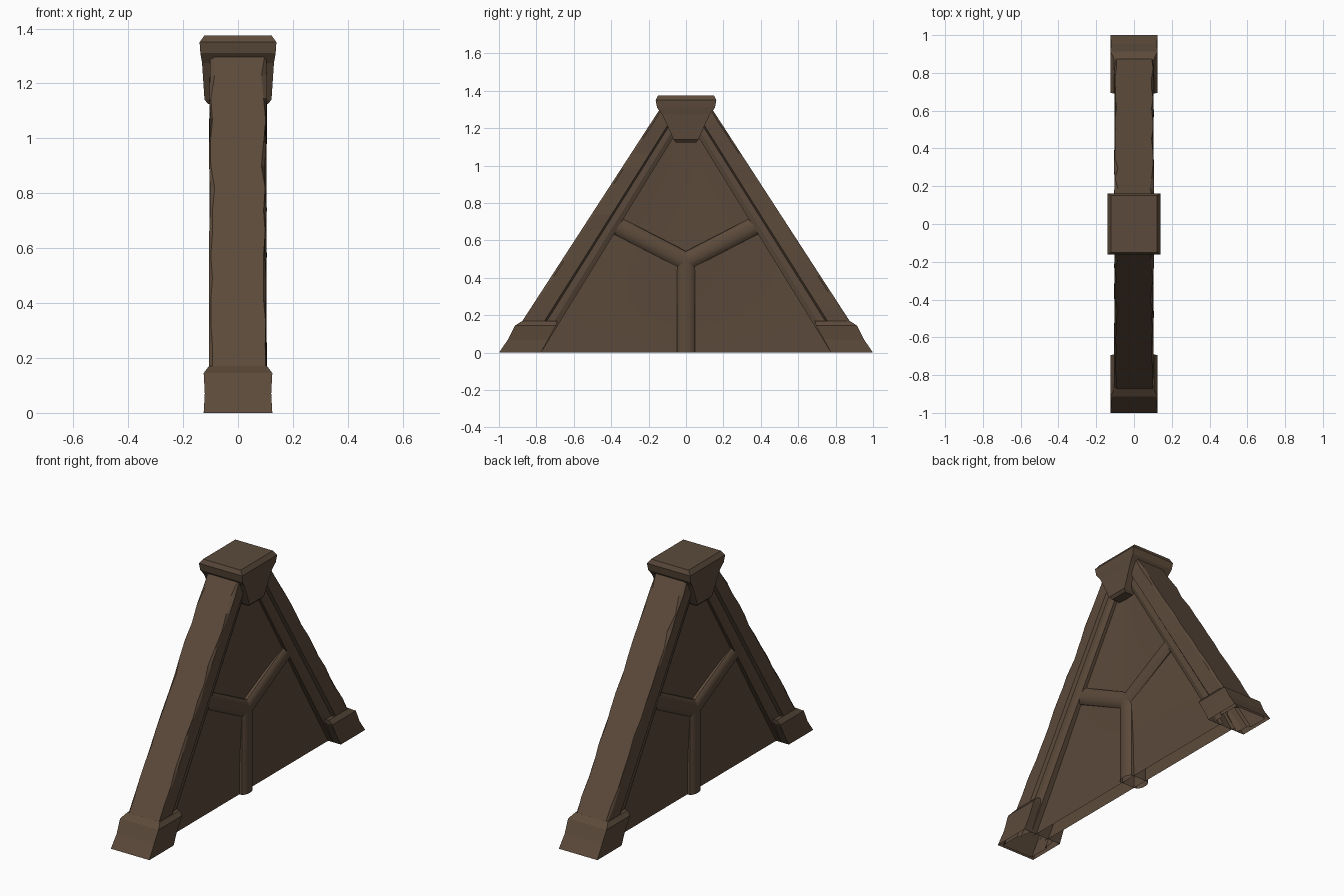
import bpy, bmesh, math, random
from mathutils import Vector

if "Cube" in bpy.data.objects:
    bpy.data.objects.remove(bpy.data.objects["Cube"])

random.seed(4)
wood = bpy.data.materials.new("dark brown wood")
wood.diffuse_color = (0.105, 0.068, 0.043, 1)
wood.use_nodes = True
wood.node_tree.nodes["Principled BSDF"].inputs["Base Color"].default_value = wood.diffuse_color


def finish(name, bm, smooth=None, recalc=True):
    if recalc:
        bmesh.ops.recalc_face_normals(bm, faces=bm.faces[:])
    me = bpy.data.meshes.new(name)
    bm.to_mesh(me)
    bm.free()
    me.materials.append(wood)
    ob = bpy.data.objects.new(name, me)
    bpy.context.collection.objects.link(ob)
    if smooth:
        bpy.ops.object.select_all(action='DESELECT')
        bpy.context.view_layer.objects.active = ob
        ob.select_set(True)
        bpy.ops.object.shade_smooth_by_angle(angle=math.radians(smooth))
    return ob


def loft(name, rings, bottom=False, top=True, smooth=None):
    """Skin a list of equal-length point rings."""
    bm = bmesh.new()
    rows = [[bm.verts.new(p) for p in r] for r in rings]
    n = len(rows[0])
    for a, b in zip(rows, rows[1:]):
        for i in range(n):
            j = (i + 1) % n
            bm.faces.new((a[i], a[j], b[j], b[i]))
    if bottom:
        bm.faces.new(rows[0][::-1])
    if top:
        bm.faces.new(rows[-1])
    return finish(name, bm, smooth)


def rect(z, hx, y0, y1):
    return [(-hx, y0, z), (hx, y0, z), (hx, y1, z), (-hx, y1, z)]


def outer(z):
    return 0.985 - 0.649 * z


def inner(z):
    return max(0.0, 0.775 - 0.615 * z)


# sloping beams with worn outer edges and a stepped inner rim
def beam(name, s):
    rings = []
    steps = 16
    for k in range(steps + 1):
        z = 1.31 * k / steps
        yo, yi = outer(z), inner(z)
        right, left = [], []
        for side, pts in ((1, right), (-1, left)):
            c = random.choice((0.004, 0.006, 0.012, 0.02))
            edge = 0.105 - random.choice((0, 0, 0.003, 0.007))
            for x, d in ((0.105 - c, 0), (edge, 0.06 + c), (0.103, 0.58),
                         (0.086, 0.64), (0.086, 0.84), (0.075, 1.0)):
                pts.append((side * x, s * (yo + (yi - yo) * d), z))
        rings.append(right + left[::-1])
    loft(name, rings)


# feet, open underneath
def foot(name, s):
    rows = ((0, 0.125, 0.775, 1.0), (0.07, 0.121, 0.737, 0.952), (0.145, 0.125, 0.695, 0.914),
            (0.17, 0.106, 0.69, 0.875))
    loft(name, [rect(z, hx, s * a, s * b) for z, hx, a, b in rows])


for label, s in (("front", -1), ("rear", 1)):
    beam(label + "_beam", s)
    foot(label + "_foot", s)

# keystone cap
cap = ((1.125, 0.108, 0.055), (1.14, 0.122, 0.066), (1.275, 0.131, 0.128), (1.31, 0.137, 0.155),
       (1.35, 0.14, 0.162), (1.375, 0.122, 0.15))
loft("top_cap", [rect(z, hx, -hy, hy) for z, hx, hy in cap], bottom=True)


# rounded ribs forming the Y
def rib(name, a, b):
    a, b = Vector((0, *a)), Vector((0, *b))
    d = (b - a).normalized()
    across = Vector((0, -d.z, d.y))
    half = [(-0.049, 0.035), (-0.047, 0.058), (-0.036, 0.068), (-0.015, 0.076),
            (0.015, 0.076), (0.036, 0.068), (0.047, 0.058), (0.049, 0.035)]
    prof = half + [(w, -x) for w, x in reversed(half)]
    rings = [[p + across * w + Vector((x, 0, 0)) for w, x in prof] for p in (a, b)]
    loft(name, rings, top=False, smooth=35)


rib("vertical_rib", (0, 0), (0, 0.49))
rib("front_rib", (0, 0.488), (-0.41, 0.70))
rib("rear_rib", (0, 0.488), (0.41, 0.70))


# dished infill panels, one skin on each side
def panel(name, corners, lift):
    bm = bmesh.new()
    a, b, c, d = [Vector(p) for p in corners]
    n = 8
    for side in (1, -1):
        grid = []
        for i in range(n + 1):
            v = i / n
            row = []
            for j in range(n + 1):
                u = j / n
                p = a.lerp(b, u).lerp(d.lerp(c, u), v)
                row.append(bm.verts.new((side * lift(u, v), p.x, p.y)))
            grid.append(row)
        for i in range(n):
            for j in range(n):
                f = bm.faces.new((grid[i][j], grid[i][j + 1], grid[i + 1][j + 1], grid[i + 1][j]))
                f.normal_update()
                if f.normal.x * side < 0:
                    f.normal_flip()
    finish(name, bm, 60, recalc=False)


for label, s in (("front", -1), ("rear", 1)):
    panel(label + "_panel", [(0, 0), (s * 0.80, 0), (s * 0.39, 0.68), (0, 0.48)],
          lambda u, v: 0.042 + 0.022 * v ** 2 * (1 - 0.5 * u))
panel("upper_panel", [(0, 0.48), (0.38, 0.69), (0, 1.25), (-0.38, 0.69)],
      lambda u, v: 0.042 + 0.015 * max(u, v) ** 3)
